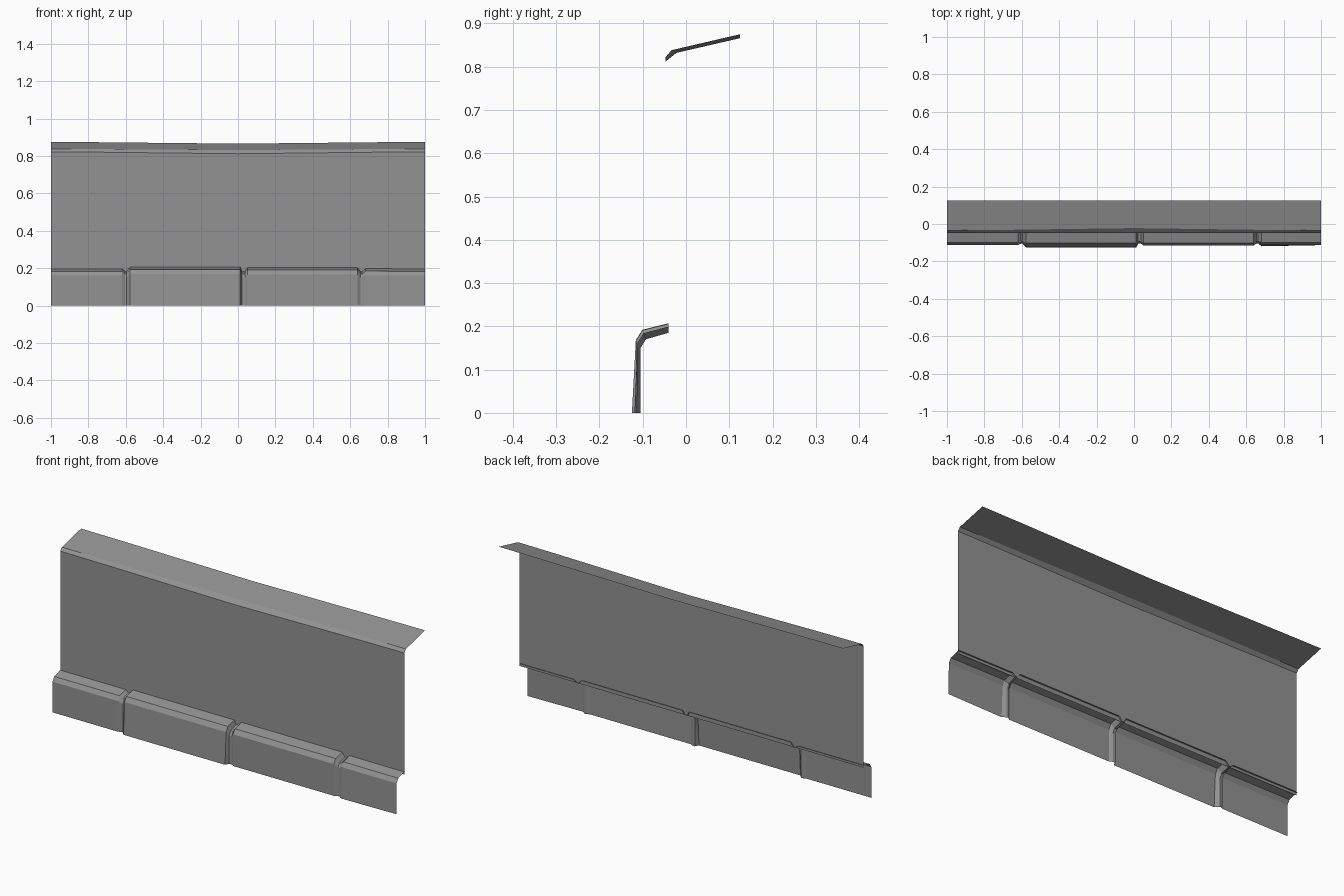
import bpy
import bmesh

cube = bpy.data.objects.get("Cube")
if cube:
    bpy.data.objects.remove(cube, do_unlink=True)

GREY = (0.29, 0.29, 0.29, 1.0)
mat = bpy.data.materials.new("plain grey")
mat.use_nodes = True
mat.diffuse_color = GREY
mat.node_tree.nodes["Principled BSDF"].inputs["Base Color"].default_value = GREY


def mix(a, b, t):
    return a + (b - a) * t


def loft(name, sections):
    """Skin a sheet through equally long rows of points running along x."""
    bm = bmesh.new()
    rows = [[bm.verts.new(p) for p in row] for row in sections]
    for left, right in zip(rows, rows[1:]):
        for i in range(len(left) - 1):
            bm.faces.new((left[i], right[i], right[i + 1], left[i + 1]))
    mesh = bpy.data.meshes.new(name)
    bm.to_mesh(mesh)
    bm.free()
    mesh.materials.append(mat)
    obj = bpy.data.objects.new(name, mesh)
    bpy.context.collection.objects.link(obj)
    bpy.ops.object.select_all(action='DESELECT')
    obj.select_set(True)
    bpy.context.view_layer.objects.active = obj
    bpy.ops.object.shade_smooth_by_angle(angle=0.35)
    return obj


# Sagging top: x position and amount of sag
sag = [(-1, 0), (-0.75, 0.15), (0, 1), (0.75, 0.15), (1, 0)]
cap_end = [(-0.047, 0.822), (-0.034, 0.838), (0.125, 0.875)]
cap_mid = [(-0.047, 0.812), (-0.022, 0.832), (0.125, 0.866)]


def cap_row(x, t):
    return [(x, mix(a[0], b[0], t), mix(a[1], b[1], t))
            for a, b in zip(cap_end, cap_mid)]


loft("top_ledge", [cap_row(x, t) for x, t in sag])

# Upright panel between base and ledge
loft("wall_panel", [[(x, -0.047, 0.183), cap_row(x, t)[0]] for x, t in sag])

# Stone base: outer block profile and recessed joint profile
block = [(-0.116, 0.168), (-0.101, 0.192), (-0.041, 0.207)]
joint = [(-0.105, 0.150), (-0.093, 0.170), (-0.041, 0.185)]

# x position, foot y, recess amount
stations = [
    (-1, -0.112, 0.4), (-0.62, -0.112, 0.4),
    (-0.604, -0.105, 1), (-0.596, -0.105, 1),
    (-0.578, -0.125, 0), (0.012, -0.125, 0),
    (0.022, -0.105, 1), (0.037, -0.105, 1),
    (0.052, -0.114, 0.05), (0.638, -0.114, 0.05),
    (0.655, -0.105, 1), (0.664, -0.105, 1),
    (0.682, -0.119, 0.35), (1, -0.113, 0.4),
]


def base_row(x, foot, t):
    return [(x, foot, 0)] + [(x, mix(a[0], b[0], t), mix(a[1], b[1], t))
                             for a, b in zip(block, joint)]


loft("stone_base", [base_row(*s) for s in stations])
